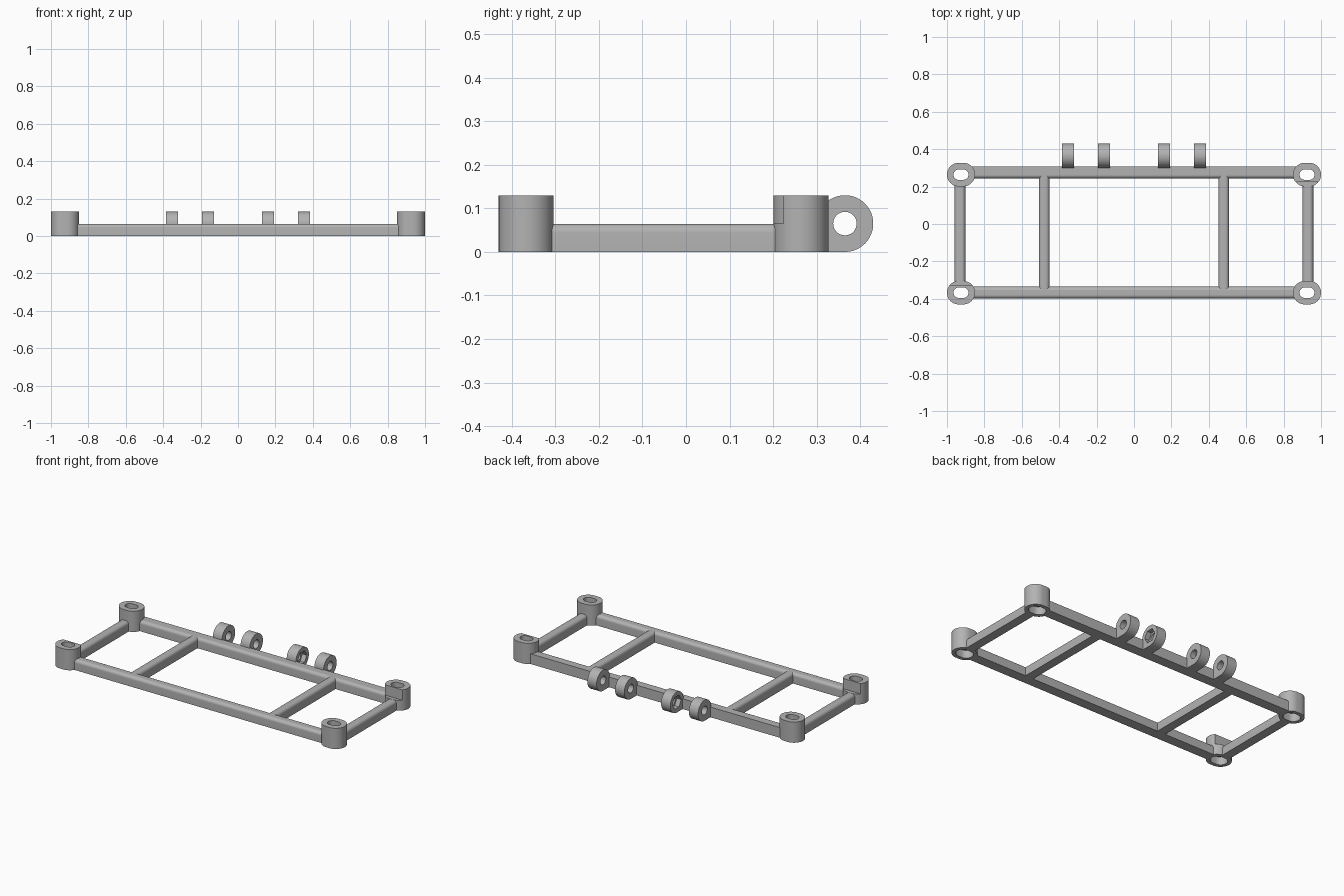
import bpy, bmesh, math
from mathutils import Vector

cube = bpy.data.objects.get("Cube")
if cube:
    bpy.data.objects.remove(cube)

grey = bpy.data.materials.new("plain_grey")
grey.use_nodes = True
colour = (0.45, 0.45, 0.45, 1)
grey.diffuse_color = colour
grey.node_tree.nodes["Principled BSDF"].inputs["Base Color"].default_value = colour

H = 0.064            # rail height
POST_H = 0.13
POST_X, BACK_Y, FRONT_Y = 0.925, 0.264, -0.367
RAIL_BACK_Y = 0.275
LUG_Y, LUG_R, LUG_W = 0.365, 0.065, 0.064


def arc(cx, cy, r, a0, a1, n):
    """Points on an arc, angles in degrees."""
    angles = [math.radians(a0 + (a1 - a0) * i / n) for i in range(n + 1)]
    return [(cx + r * math.cos(a), cy + r * math.sin(a)) for a in angles]


def slot(r, half):
    return arc(half, 0, r, -90, 90, 24) + arc(-half, 0, r, 90, 270, 24)


def prism(name, outline, axis, start, end, at=(0, 0, 0)):
    """Extrude a 2D outline along an axis (x: outline is y,z; y: x,z; z: x,y)."""
    place = {"x": lambda u, v, d: (d, u, v),
             "y": lambda u, v, d: (u, d, v),
             "z": lambda u, v, d: (u, v, d)}[axis]
    bm = bmesh.new()
    verts = [bm.verts.new(Vector(place(u, v, start)) + Vector(at)) for u, v in outline]
    face = bm.faces.new(verts)
    new = bmesh.ops.extrude_face_region(bm, geom=[face])["geom"]
    shift = Vector(place(0, 0, end - start))
    bmesh.ops.translate(bm, vec=shift, verts=[g for g in new if isinstance(g, bmesh.types.BMVert)])
    bmesh.ops.recalc_face_normals(bm, faces=bm.faces)
    mesh = bpy.data.meshes.new(name)
    bm.to_mesh(mesh)
    bm.free()
    obj = bpy.data.objects.new(name, mesh)
    bpy.context.collection.objects.link(obj)
    mesh.materials.append(grey)
    return obj


def finish(obj, cutters=()):
    """Cut the holes into a part, then shade it."""
    for c in cutters:
        mod = obj.modifiers.new("cut", "BOOLEAN")
        mod.operation, mod.solver, mod.object = "DIFFERENCE", "EXACT", c
    bpy.context.view_layer.update()
    graph = bpy.context.evaluated_depsgraph_get()
    mesh = bpy.data.meshes.new_from_object(obj.evaluated_get(graph))
    obj.modifiers.clear()
    obj.data = mesh
    bpy.ops.object.select_all(action="DESELECT")
    obj.select_set(True)
    bpy.context.view_layer.objects.active = obj
    bpy.ops.object.shade_smooth_by_angle(angle=math.radians(30))


def rail_profile(width, c=0, r=0.02, square_far=False):
    """Flat-bottomed bar with rounded top edges."""
    w = width / 2
    far = [(c + w, H)] if square_far else arc(c + w - r, H - r, r, 0, 90, 8)
    return [(c - w, 0), (c + w, 0)] + far + arc(c - w + r, H - r, r, 90, 180, 8)


# Corner posts with slotted bores; two opposite ones are notched
bores = {}
cutters = []
for side, sx in (("left", 1), ("right", -1)):
    for end, y in (("front", FRONT_Y), ("back", BACK_Y)):
        at = (sx * POST_X, y, 0)
        bore = prism("bore", slot(0.028, 0.012), "z", -0.1, 0.3, at)
        wide = prism("wide_bore", slot(0.04, 0.012), "z", -0.1, 0.05, at)
        cuts = [bore, wide]
        bores[side, end] = list(cuts)
        if (side, end) in (("left", "back"), ("right", "front")):
            d = -1 if end == "back" else 1
            box = [(-0.1, d * 0.04), (0.1, d * 0.04), (0.1, d * 0.1), (-0.1, d * 0.1)]
            cuts.append(prism("notch", box, "z", H + 0.001, 0.2, at))
        post = prism(f"{end}_{side}_post", slot(0.063, 0.012), "z", 0, POST_H, at)
        finish(post, cuts)
        cutters += cuts

# Long rails
for end, y in (("front", FRONT_Y), ("back", RAIL_BACK_Y)):
    rail = prism(f"{end}_rail", rail_profile(0.064, y, square_far=end == "back"),
                 "x", -POST_X, POST_X)
    finish(rail, bores["left", end] + bores["right", end])

# Side rails and inner cross bars
for side, sx in (("left", 1), ("right", -1)):
    rail = prism(f"{side}_side_rail", rail_profile(0.057, sx * 0.93), "y", FRONT_Y, BACK_Y)
    finish(rail, bores[side, "front"] + bores[side, "back"])
    bar = prism(f"{side}_cross_bar", rail_profile(0.056, sx * 0.48), "y", FRONT_Y, RAIL_BACK_Y)
    finish(bar)

# Hinge lugs on the back rail; the inner pair has a six-sided recess
for side, sx in (("left", 1), ("right", -1)):
    for kind, x in (("inner", 0.16), ("outer", 0.353)):
        x0, x1 = sx * (x - LUG_W / 2), sx * (x + LUG_W / 2)
        outline = arc(LUG_Y, LUG_R, LUG_R, -90, 180, 48) + [(0.3, 0)]
        lug = prism(f"{side}_{kind}_lug", outline, "x", x0, x1)
        cuts = [prism("pin_hole", arc(LUG_Y, LUG_R, 0.027, 0, 350, 35), "x", x0 - sx * 0.1, x1 + sx * 0.1)]
        if kind == "inner":
            cuts.append(prism("recess", arc(LUG_Y, LUG_R, 0.043, 0, 300, 5), "x",
                              x1 - sx * 0.03, x1 + sx * 0.1))
        finish(lug, cuts)
        cutters += cuts

for c in cutters:
    bpy.data.objects.remove(c)
